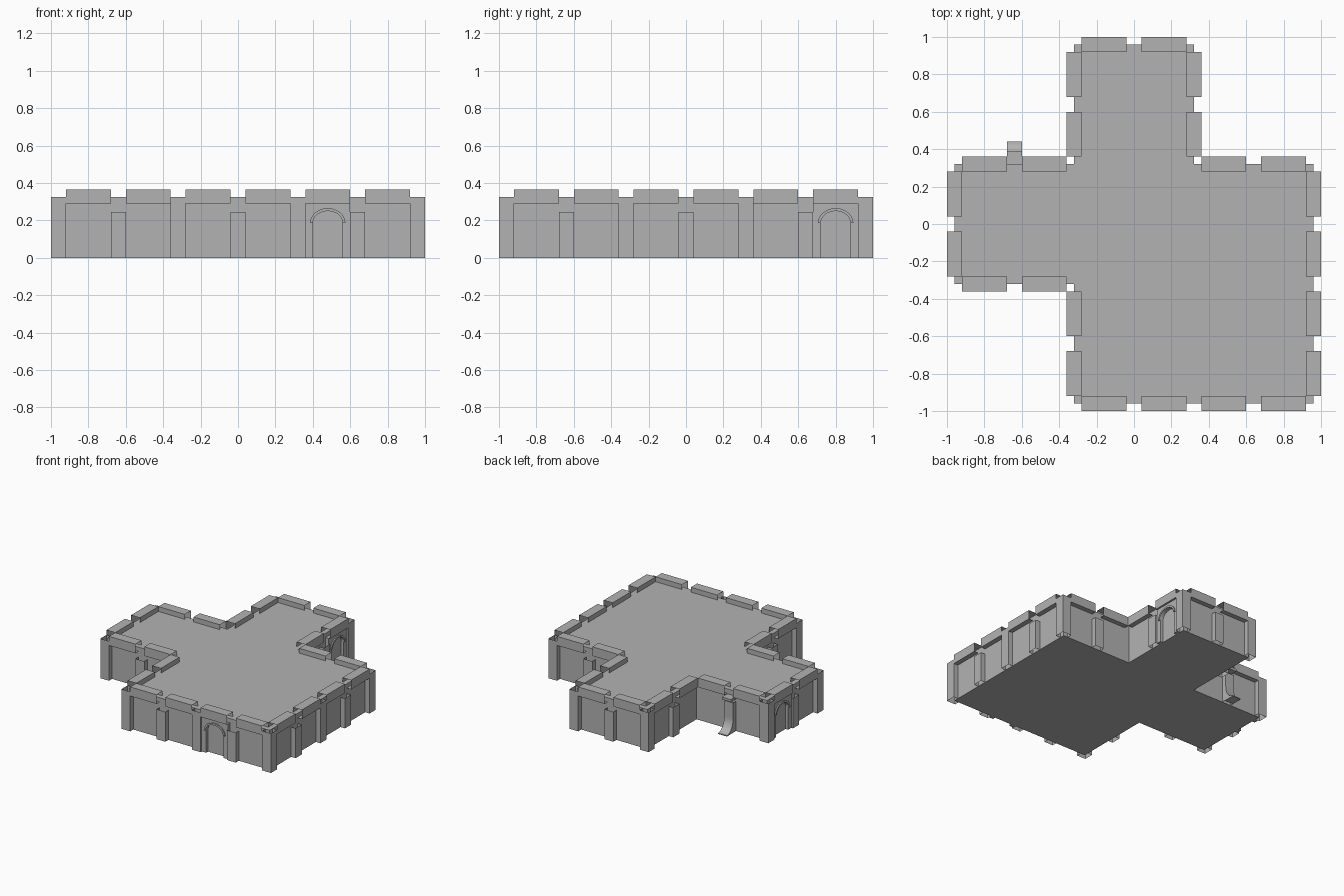
import bpy, bmesh, math
from mathutils import Vector

if "Cube" in bpy.data.objects:
    bpy.data.objects.remove(bpy.data.objects["Cube"])

stone = bpy.data.materials.new("grey_stone")
stone.use_nodes = True
GREY = (0.45, 0.45, 0.45, 1)
stone.diffuse_color = GREY
stone.node_tree.nodes["Principled BSDF"].inputs["Base Color"].default_value = GREY

# Main heights and depths
ROOF, TOP, LEDGE, HALF = 0.325, 0.365, 0.29, 0.245
RECESS, THICK, PITCH, GAP = 0.04, 0.08, 0.32, 0.04

# Walls: normal axis, outward sign, plane position, start and end along the wall
WALLS = {
    "front": (1, -1, -1, -0.36, 1),
    "right": (0, 1, 1, -1, 0.36),
    "back_right": (1, 1, 0.36, 0.36, 1),
    "arm_right": (0, 1, 0.36, 0.36, 1),
    "back": (1, 1, 1, -0.36, 0.36),
    "arm_left": (0, -1, -0.36, 0.36, 1),
    "back_left": (1, 1, 0.36, -1, -0.36),
    "left": (0, -1, -1, -0.36, 0.36),
    "front_left": (1, -1, -0.36, -1, -0.36),
    "side_left": (0, -1, -0.36, -1, -0.36),
}


def place(wall, u, d, z):
    """Point at u along a wall, d outward from its outer plane, height z."""
    axis, sign, plane = WALLS[wall][:3]
    n = plane + sign * d
    return Vector((n, u, z)) if axis == 0 else Vector((u, n, z))


def finish(name, bm):
    mesh = bpy.data.meshes.new(name)
    bm.to_mesh(mesh)
    bm.free()
    mesh.materials.append(stone)
    obj = bpy.data.objects.new(name, mesh)
    bpy.context.scene.collection.objects.link(obj)
    return obj


def sheet(bm, start, end, inside):
    """Open strip of quads between two matching paths, facing away from a point."""
    a = [bm.verts.new(p) for p in start]
    b = [bm.verts.new(p) for p in end]
    for i in range(len(a) - 1):
        face = bm.faces.new((a[i], a[i + 1], b[i + 1], b[i]))
        face.normal_update()
        if face.normal.dot(face.calc_center_median() - inside) < 0:
            face.normal_flip()


def prism(bm, points, offset):
    """Solid made by extruding a flat outline."""
    face = bm.faces.new([bm.verts.new(p) for p in points])
    moved = bmesh.ops.extrude_face_region(bm, geom=[face], use_keep_orig=True)["geom"]
    bmesh.ops.translate(bm, vec=offset,
                        verts=[v for v in moved if isinstance(v, bmesh.types.BMVert)])
    bmesh.ops.recalc_face_normals(bm, faces=bm.faces)


# Recessed body with flat roof and floor
a, b = 0.36 - RECESS, 1 - RECESS
outline = [(-a, -b), (b, -b), (b, a), (a, a), (a, b),
           (-a, b), (-a, a), (-b, a), (-b, -a), (-a, -a)]
bm = bmesh.new()
prism(bm, [Vector((x, y, 0)) for x, y in outline], Vector((0, 0, ROOF)))
finish("body", bm)

# Pillars and merlons along every wall
for wall, (axis, sign, plane, u0, u1) in WALLS.items():
    pillars, merlons = bmesh.new(), bmesh.new()
    for k in range(-3, 4):
        lo, hi = k * PITCH - GAP, k * PITCH + GAP
        if lo > u0 - 0.01 and hi < u1 + 0.01:
            height = HALF if k % 2 == 0 else ROOF
            path = [(lo, 0), (hi, 0)]
            if lo > u0 + 0.01:
                path.insert(0, (lo, -RECESS))
            if hi < u1 - 0.01:
                path.append((hi, -RECESS))
            sheet(pillars, [place(wall, u, d, 0) for u, d in path],
                  [place(wall, u, d, height) for u, d in path],
                  place(wall, k * PITCH, -RECESS / 2, height / 2))
        # Merlon shell with open ends
        lo, hi = k * PITCH + GAP, (k + 1) * PITCH - GAP
        if lo > u0 - 0.01 and hi < u1 + 0.01:
            path = [(-RECESS, LEDGE), (0, LEDGE), (0, TOP), (-THICK, TOP), (-THICK, ROOF)]
            sheet(merlons, [place(wall, lo, d, z) for d, z in path],
                  [place(wall, hi, d, z) for d, z in path],
                  place(wall, (lo + hi) / 2, -RECESS, (TOP + ROOF) / 2))
    finish(wall + "_pillars", pillars)
    finish(wall + "_merlons", merlons)


# Arched doorways
def arch(radius, rise, spring, steps=12):
    return [(radius * math.cos(math.pi * i / steps),
             spring + rise * math.sin(math.pi * i / steps)) for i in range(steps + 1)]


SPRING = 0.185
for wall, centre in (("front", 0.48), ("arm_right", 0.80), ("left", 0.16)):
    opening = arch(0.08, 0.065, SPRING)
    panel = [(-0.08, 0), (-0.12, 0), (-0.12, LEDGE), (0.12, LEDGE), (0.12, 0), (0.08, 0)]
    trim = arch(0.095, 0.08, SPRING) + opening[::-1]
    outward = place(wall, 0, 1, 0) - place(wall, 0, 0, 0)
    for name, shape, depth in (("door_surround", panel + opening, 0.025),
                               ("door_arch_trim", trim, 0.035)):
        bm = bmesh.new()
        prism(bm, [place(wall, centre + u, -RECESS, z) for u, z in shape], outward * depth)
        finish(wall + "_" + name, bm)

# Curved chute on the back left wall
inner = [(0.08 - 0.08 * math.sin(t), 0.11 - 0.11 * math.cos(t))
         for t in [math.pi / 2 * i / 8 for i in range(9)]]
profile = [(d, z + 0.008) for d, z in inner] + [(0, HALF), (-0.01, HALF), (-0.01, 0), (0.08, 0)]
bm = bmesh.new()
along = Vector((0.08, 0, 0))
prism(bm, [place("back_left", -0.68, d, z) for d, z in profile], along)
finish("chute", bm)

# Small hood above the chute
hood = [(-RECESS, HALF + 0.02), (0.03, HALF + 0.02), (0.03, HALF + 0.04), (-RECESS, HALF + 0.04)]
bm = bmesh.new()
prism(bm, [place("back_left", -0.68, d, z) for d, z in hood], along)
finish("chute_hood", bm)
